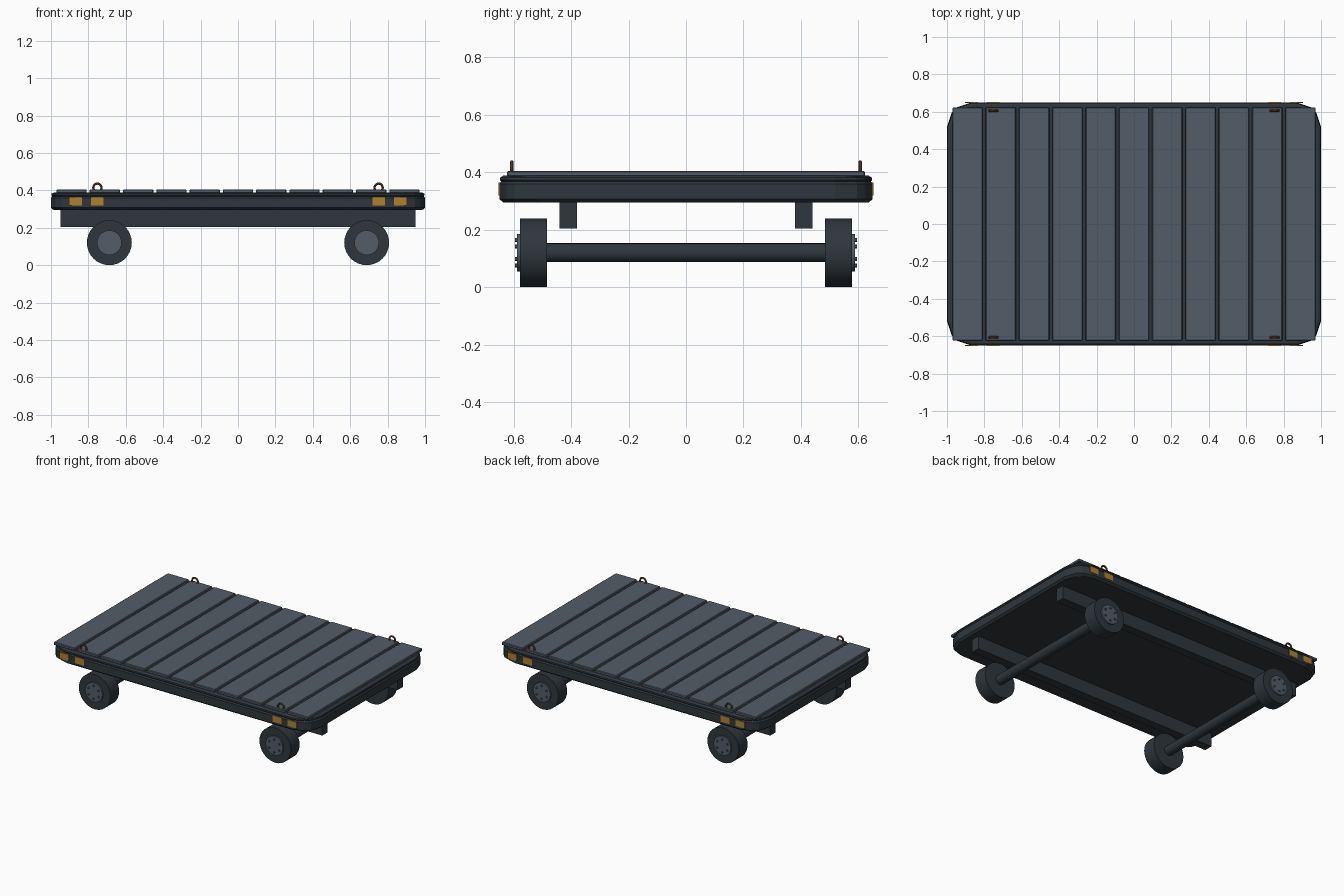
import bpy, bmesh, math
from mathutils import Matrix

cube = bpy.data.objects.get("Cube")
if cube:
    bpy.data.objects.remove(cube, do_unlink=True)


def material(name, r, g, b):
    m = bpy.data.materials.new(name)
    m.use_nodes = True
    m.diffuse_color = (r, g, b, 1)
    node = next(n for n in m.node_tree.nodes if n.type == 'BSDF_PRINCIPLED')
    node.inputs["Base Color"].default_value = (r, g, b, 1)
    node.inputs["Roughness"].default_value = 0.7
    return m


STEEL = material("dark steel", 0.028, 0.037, 0.045)
SLATE = material("slate grey", 0.085, 0.108, 0.14)
AMBER = material("amber", 0.42, 0.22, 0.03)
RUST = material("rust brown", 0.17, 0.055, 0.028)


def finish(name, bm, mat, smooth=False):
    bmesh.ops.recalc_face_normals(bm, faces=bm.faces)
    mesh = bpy.data.meshes.new(name)
    bm.to_mesh(mesh)
    bm.free()
    mesh.materials.append(mat)
    obj = bpy.data.objects.new(name, mesh)
    bpy.context.collection.objects.link(obj)
    if smooth:
        bpy.ops.object.select_all(action='DESELECT')
        obj.select_set(True)
        bpy.context.view_layer.objects.active = obj
        bpy.ops.object.shade_smooth_by_angle(angle=math.radians(35))
    return obj


def box(name, center, size, mat, bevel=0):
    bm = bmesh.new()
    bmesh.ops.create_cube(bm, size=1, matrix=Matrix.Translation(center) @ Matrix.Diagonal((*size, 1)))
    obj = finish(name, bm, mat)
    if bevel:
        mod = obj.modifiers.new("bevel", 'BEVEL')
        mod.width = bevel
        mod.segments = 1
    return obj


def cylinder_y(name, x, z, y0, y1, radius, sides, mat):
    """Cylinder lying along y between y0 and y1."""
    bm = bmesh.new()
    place = Matrix.Translation((x, (y0 + y1) / 2, z)) @ Matrix.Rotation(math.pi / 2, 4, 'X')
    bmesh.ops.create_cone(bm, cap_ends=True, segments=sides, radius1=radius, radius2=radius,
                          depth=abs(y1 - y0), matrix=place)
    return finish(name, bm, mat, sides > 8)


# Deck frame: cut-corner outline lofted through stepped levels
corner = [(1, 0.52), (0.975, 0.595), (0.945, 0.625), (0.87, 0.65)]
outline = []
for sx, sy in ((1, 1), (-1, 1), (-1, -1), (1, -1)):
    pts = corner if sx * sy > 0 else corner[::-1]
    outline += [(sx * x, sy * y) for x, y in pts]
levels = [(0.295, 0.014), (0.307, 0), (0.36, 0), (0.368, 0.007),
          (0.374, 0.002), (0.382, 0.004), (0.388, 0.014)]
bm = bmesh.new()
rings = [[bm.verts.new((x * (1 - inset), y * (1 - inset / 0.65), z)) for x, y in outline]
         for z, inset in levels]
for low, high in zip(rings, rings[1:]):
    for i in range(len(low)):
        j = (i + 1) % len(low)
        bm.faces.new((low[i], low[j], high[j], high[i]))
bm.faces.new(rings[0])
bm.faces.new(rings[-1])
finish("deck_frame", bm, STEEL)

# Deck planks
pitch = 0.178
for i in range(11):
    box(f"deck_plank_{i + 1}", ((i - 5) * pitch, 0, 0.395), (0.162, 1.246, 0.02), SLATE, 0.004)

# Chassis rails
for side, sy in (("front", -1), ("back", 1)):
    box(f"{side}_chassis_rail", (0, sy * 0.41, 0.25), (1.9, 0.06, 0.092), STEEL)

# Axles, wheels, hubs and bolts
for end, sx in (("left", 1), ("right", -1)):
    ax, az = sx * 0.688, 0.12
    cylinder_y(f"{end}_axle", ax, az, -0.5, 0.5, 0.033, 24, STEEL)
    for side, sy in (("front", -1), ("back", 1)):
        name = f"{end}_{side}"
        cylinder_y(name + "_tyre", ax, az, sy * 0.483, sy * 0.578, 0.12, 32, STEEL)
        cylinder_y(name + "_hub", ax, az, sy * 0.57, sy * 0.588, 0.066, 24, SLATE)
        for k in range(6):
            a = math.tau * k / 6 + math.pi / 6
            cylinder_y(f"{name}_bolt_{k + 1}", ax + 0.044 * math.cos(a), az + 0.044 * math.sin(a),
                       sy * 0.585, sy * 0.595, 0.007, 6, SLATE)

# Tie-down rings and reflector plates
for end, sx in (("left", 1), ("right", -1)):
    for side, sy in (("front", -1), ("back", 1)):
        name = f"{end}_{side}"
        bpy.ops.mesh.primitive_torus_add(location=(sx * 0.752, sy * 0.606, 0.414),
                                         rotation=(math.pi / 2, 0, 0), major_radius=0.022,
                                         minor_radius=0.006, major_segments=20, minor_segments=8)
        ring = bpy.context.object
        ring.name = name + "_tie_ring"
        ring.data.materials.append(RUST)
        bpy.ops.object.shade_smooth_by_angle()
        for label, px in (("inner", 0.753), ("outer", 0.869)):
            box(f"{name}_{label}_reflector", (sx * px, sy * 0.6495, 0.342),
                (0.068, 0.005, 0.044), AMBER)
